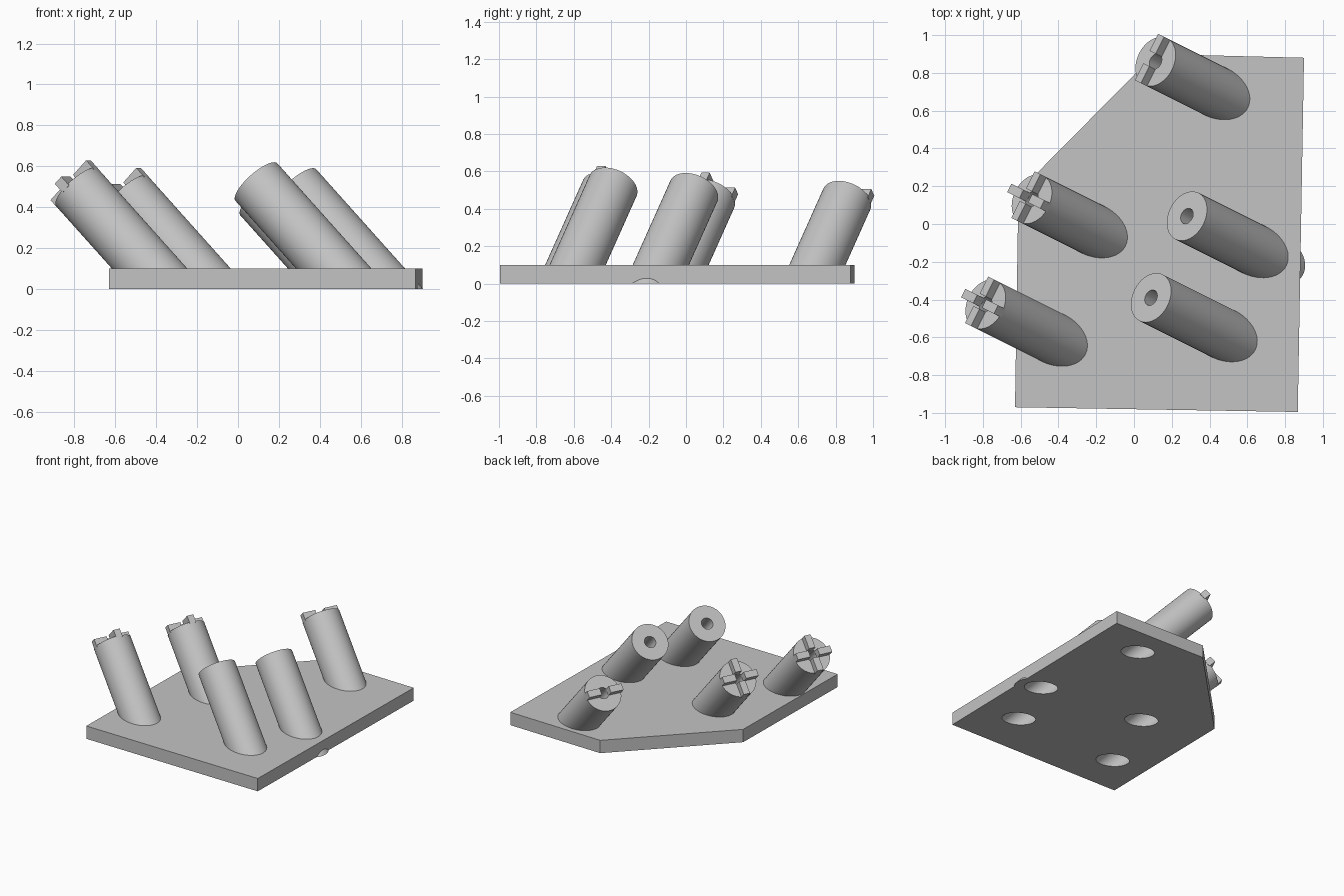
import bpy, bmesh, math
from mathutils import Matrix, Vector

cube = bpy.data.objects.get("Cube")
if cube:
    bpy.data.objects.remove(cube, do_unlink=True)

# Single plain grey material
grey = bpy.data.materials.new("grey")
grey.use_nodes = True
grey.diffuse_color = (0.55, 0.55, 0.55, 1)
grey.node_tree.nodes["Principled BSDF"].inputs["Base Color"].default_value = (0.55, 0.55, 0.55, 1)

PLATE_TOP = 0.10
POST_R, BORE_R, HOLE_R = 0.1375, 0.086, 0.043
SHELF, LENGTH, SIDES = 0.15, 1.0, 48
KEY_W, KEY_H = 0.05, 0.05

# Shared tilt of all posts: local z runs up the post, local y stays level
N = Vector((-2, 1, math.sqrt(5))).normalized()
U = Vector((1, 2, 0)).normalized()
V = U.cross(N)
TILT = Matrix((V, U, N)).transposed().to_4x4()


def make(name, bm):
    bmesh.ops.recalc_face_normals(bm, faces=bm.faces)
    mesh = bpy.data.meshes.new(name)
    bm.to_mesh(mesh)
    bm.free()
    mesh.materials.append(grey)
    obj = bpy.data.objects.new(name, mesh)
    bpy.context.collection.objects.link(obj)
    return obj


def select(obj):
    bpy.ops.object.select_all(action='DESELECT')
    obj.select_set(True)
    bpy.context.view_layer.objects.active = obj


def make_post(name, place):
    """Stepped tube turned around the tilted axis and cut level with the floor."""
    profile = [(POST_R, -LENGTH), (POST_R, 0), (HOLE_R, 0),
               (HOLE_R, -SHELF), (BORE_R, -SHELF), (BORE_R, -LENGTH)]
    bm = bmesh.new()
    rings = []
    for r, z in profile:
        angles = [math.tau * i / SIDES for i in range(SIDES)]
        rings.append([bm.verts.new((r * math.cos(a), r * math.sin(a), z)) for a in angles])
    for lower, upper in zip(rings, rings[1:]):
        for i in range(SIDES):
            j = (i + 1) % SIDES
            bm.faces.new((lower[i], lower[j], upper[j], upper[i]))
    bm.transform(place)
    bmesh.ops.bisect_plane(bm, geom=bm.verts[:] + bm.edges[:] + bm.faces[:],
                           plane_co=(0, 0, 0), plane_no=(0, 0, -1), clear_outer=True)
    bmesh.ops.bridge_loops(bm, edges=[e for e in bm.edges if e.is_boundary])
    obj = make(name, bm)
    select(obj)
    bpy.ops.object.shade_smooth_by_angle(angle=math.radians(30))


def make_keys(name, place, arms):
    """Raised bars on the end face, running from the hole to the rim."""
    bm = bmesh.new()
    inner, sink = HOLE_R * 0.85, 0.01
    for k in arms:
        size = Matrix.Diagonal((POST_R - inner, KEY_W, KEY_H + sink, 1))
        shift = Matrix.Translation(((POST_R + inner) / 2, 0, (KEY_H - sink) / 2))
        turn = Matrix.Rotation(k * math.pi / 2, 4, 'Z')
        bmesh.ops.create_cube(bm, size=1, matrix=place @ turn @ shift @ size)
    make(name, bm)


# Base plate with one clipped corner
outline = [(0.90, 0.88), (0.11, 0.90), (-0.612, 0.17), (-0.63, -0.97), (0.867, -0.995)]
bm = bmesh.new()
floor = bm.faces.new([bm.verts.new((x, y, 0)) for x, y in outline])
top = bmesh.ops.extrude_face_region(bm, geom=[floor])["geom"]
bmesh.ops.translate(bm, vec=(0, 0, PLATE_TOP),
                    verts=[v for v in top if isinstance(v, bmesh.types.BMVert)])
plate = make("base_plate", bm)

# Posts: centre of the end face and which key arms it carries
CROSS, BAR, PLAIN = (0, 1, 2, 3), (1, 3), ()
posts = {
    "front_right_post": ((-0.786, -0.425, 0.497), CROSS),
    "middle_right_post": ((-0.541, 0.132, 0.46), CROSS),
    "back_post": ((0.114, 0.86, 0.452), BAR),
    "middle_left_post": ((0.28, 0.042, 0.494), PLAIN),
    "front_left_post": ((0.09, -0.39, 0.523), PLAIN),
}
for name, (end, arms) in posts.items():
    place = Matrix.Translation(end) @ TILT
    make_post(name, place)
    if arms:
        make_keys(name + "_keys", place, arms)

    # Slanted opening through the plate for this post
    bm = bmesh.new()
    bmesh.ops.create_cone(bm, cap_ends=True, segments=SIDES, radius1=POST_R, radius2=POST_R,
                          depth=LENGTH, matrix=place @ Matrix.Translation((0, 0, -LENGTH / 2)))
    cutter = make("plate_cutter", bm)
    cutter.hide_render = True
    mod = plate.modifiers.new("opening", 'BOOLEAN')
    mod.operation = 'DIFFERENCE'
    mod.object = cutter
    select(plate)
    bpy.ops.object.modifier_apply(modifier=mod.name)
    bpy.data.objects.remove(cutter, do_unlink=True)
